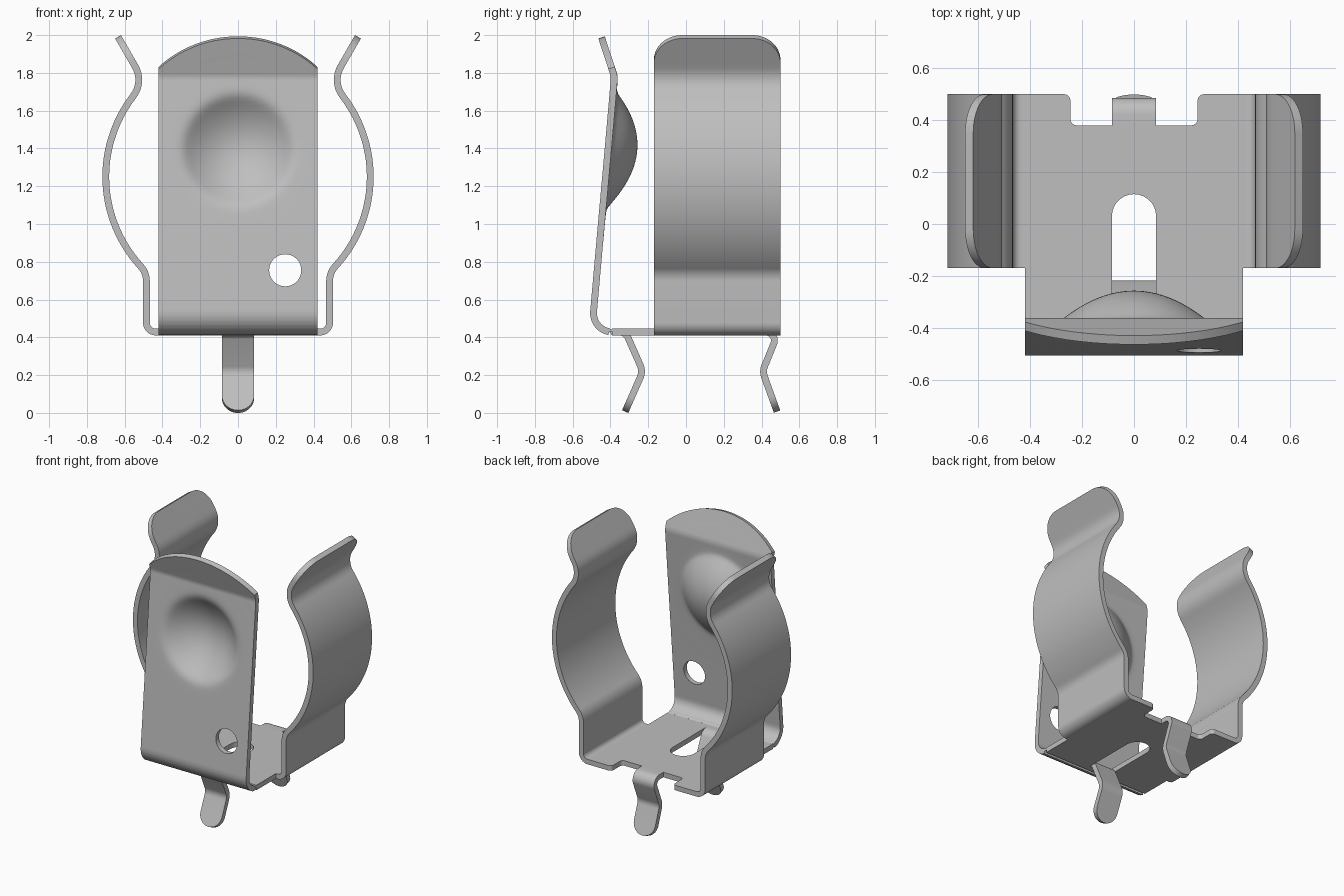
import bpy, bmesh, math
from mathutils import Vector

cube = bpy.data.objects.get("Cube")
if cube:
    bpy.data.objects.remove(cube, do_unlink=True)

THICK = 0.036
MID = 0.428          # height of the middle of the base sheet

steel = bpy.data.materials.new("grey steel")
steel.use_nodes = True
STEEL = (0.52, 0.52, 0.52, 1)
steel.diffuse_color = STEEL
steel.node_tree.nodes["Principled BSDF"].inputs["Base Color"].default_value = STEEL


def fillet(points, segs=8):
    """Round the corners of a 2D path of (u, v, radius)."""
    out = []
    for i, (u, v, r) in enumerate(points):
        p = Vector((u, v))
        if r == 0 or i in (0, len(points) - 1):
            out.append(p)
            continue
        a = (Vector(points[i - 1][:2]) - p).normalized()
        b = (Vector(points[i + 1][:2]) - p).normalized()
        half = a.angle(b) / 2
        centre = p + (a + b).normalized() * (r / math.sin(half))
        start = p + a * (r / math.tan(half)) - centre
        end = p + b * (r / math.tan(half)) - centre
        sweep = math.pi - 2 * half
        for k in range(segs + 1):
            t = k / segs
            out.append(centre + (start * math.sin((1 - t) * sweep)
                                 + end * math.sin(t * sweep)) / math.sin(sweep))
    return out


def finish(name, bm, cutter=None):
    """Thicken a middle surface into sheet metal, cut it and shade it."""
    mesh = bpy.data.meshes.new(name)
    bm.to_mesh(mesh)
    bm.free()
    mesh.materials.append(steel)
    ob = bpy.data.objects.new(name, mesh)
    bpy.context.collection.objects.link(ob)
    bpy.ops.object.select_all(action='DESELECT')
    ob.select_set(True)
    bpy.context.view_layer.objects.active = ob
    mod = ob.modifiers.new("sheet", 'SOLIDIFY')
    mod.thickness = THICK
    mod.offset = 0
    bpy.ops.object.modifier_apply(modifier=mod.name)
    bm = bmesh.new()
    bm.from_mesh(ob.data)
    bmesh.ops.recalc_face_normals(bm, faces=bm.faces)
    bm.to_mesh(ob.data)
    bm.free()
    if cutter:
        mod = ob.modifiers.new("hole", 'BOOLEAN')
        mod.operation = 'DIFFERENCE'
        mod.solver = 'EXACT'
        mod.object = cutter
        bpy.ops.object.modifier_apply(modifier=mod.name)
        bpy.data.objects.remove(cutter, do_unlink=True)
    bpy.ops.object.shade_smooth_by_angle(angle=math.radians(30))
    return ob


def ribbon(name, path, half, cap, place, cols=2, step=None, cutter=None):
    """Strip along a path; its far end is rounded with radius cap."""
    pts = fillet(path)
    run = [0.0]
    for a, b in zip(pts, pts[1:]):
        run.append(run[-1] + (b - a).length)
    length = run[-1]
    tmax = math.asin(min(1, half / cap))
    flat = max(0, half - cap)
    depth = cap * (1 - math.cos(tmax))
    stations = list(run)
    stations += [length - cap * (1 - math.cos(tmax * k / 14)) for k in range(15)]
    if step:
        n = int(length / step)
        stations += [length * k / n for k in range(n)]
    stations = sorted({round(s, 4) for s in stations})

    bm = bmesh.new()
    rows = []
    for s in stations:
        i = max(k for k in range(len(run) - 1) if run[k] <= s + 1e-6 or k == 0)
        f = min(1, (s - run[i]) / max(1e-9, run[i + 1] - run[i]))
        p = pts[i].lerp(pts[i + 1], f)
        e = length - s
        if e < 2e-4:
            w = flat
        elif e < depth:
            w = flat + math.sqrt(cap ** 2 - (cap - e) ** 2)
        else:
            w = half
        rows.append([bm.verts.new(place(p.x, p.y, w * (2 * c / cols - 1)))
                     for c in range(cols + 1)])
    for r0, r1 in zip(rows, rows[1:]):
        for c in range(cols):
            bm.faces.new((r0[c], r0[c + 1], r1[c + 1], r1[c]))
    bmesh.ops.remove_doubles(bm, verts=bm.verts, dist=1e-5)
    return finish(name, bm, cutter)


# Base sheet with a notch at the back and a round-ended slot
outline = fillet([(-0.42, -0.39, 0), (0.42, -0.39, 0), (0.42, 0.5, 0),
                  (0.245, 0.5, 0.025), (0.245, 0.38, 0.025),
                  (-0.245, 0.38, 0.025), (-0.245, 0.5, 0.025), (-0.42, 0.5, 0)])
slot = fillet([(-0.085, -0.355, 0), (0.085, -0.355, 0), (0.085, 0.115, 0.0849),
               (-0.085, 0.115, 0.0849), (-0.085, -0.355, 0)])[:-1]
bm = bmesh.new()
for loop in (outline, slot):
    vs = [bm.verts.new((p.x, p.y, MID)) for p in loop]
    for a, b in zip(vs, vs[1:] + vs[:1]):
        bm.edges.new((a, b))
bmesh.ops.triangle_fill(bm, use_beauty=True, edges=bm.edges[:], normal=(0, 0, 1))
finish("base_sheet", bm)

# Two spring arms: foot bend, large arc, neck and flared lip
arc = []
for k in range(33):
    a = math.radians(-42.2 + 79.2 * k / 32)
    arc.append((0.7 * math.cos(a), 1.25 + 0.7 * math.sin(a), 0))
arm = ([(0.42, MID, 0), (0.485, MID, 0.05), (0.485, 0.743, 0.115)] + arc
       + [(0.498, 1.753, 0.14), (0.635, 1.991, 0)])
for side, sign in (("left", 1), ("right", -1)):
    ribbon(side + "_spring_arm", arm, 0.335, 0.15,
           lambda u, v, w, sign=sign: (sign * u, 0.165 + w, v))


# Front plate with a pressed dome, a round hole and a bent curved top
def place_plate(u, v, w):
    c = 0.137 * (1 - (w * w + (v - 1.39) ** 2) / 0.3 ** 2)
    dome = (c + math.sqrt(c * c + 0.015 ** 2)) / 2
    return (w, u + (dome if c > -0.25 else 0), v)


bpy.ops.mesh.primitive_cylinder_add(vertices=40, radius=0.085, depth=0.4,
                                    location=(0.25, -0.47, 0.755),
                                    rotation=(math.pi / 2, 0, 0))
hole_cutter = bpy.context.object
hole_cutter.hide_render = True
ribbon("front_plate",
       [(-0.39, MID, 0), (-0.499, MID, 0.1), (-0.379, 1.78, 0.1), (-0.447, 1.988, 0)],
       0.42, 0.604, place_plate, cols=48, step=0.02, cutter=hole_cutter)

# Two bent mounting tabs under the base
tabs = {
    "front_tab": [(-0.36, MID, 0), (-0.32, MID, 0.05), (-0.228, 0.22, 0.08),
                  (-0.322, 0.007, 0)],
    "back_tab": [(0.38, MID, 0), (0.49, MID, 0.045), (0.405, 0.22, 0.08),
                 (0.482, 0.007, 0)],
}
for name, path in tabs.items():
    ribbon(name, path, 0.085, 0.085, lambda u, v, w: (w, u, v))
